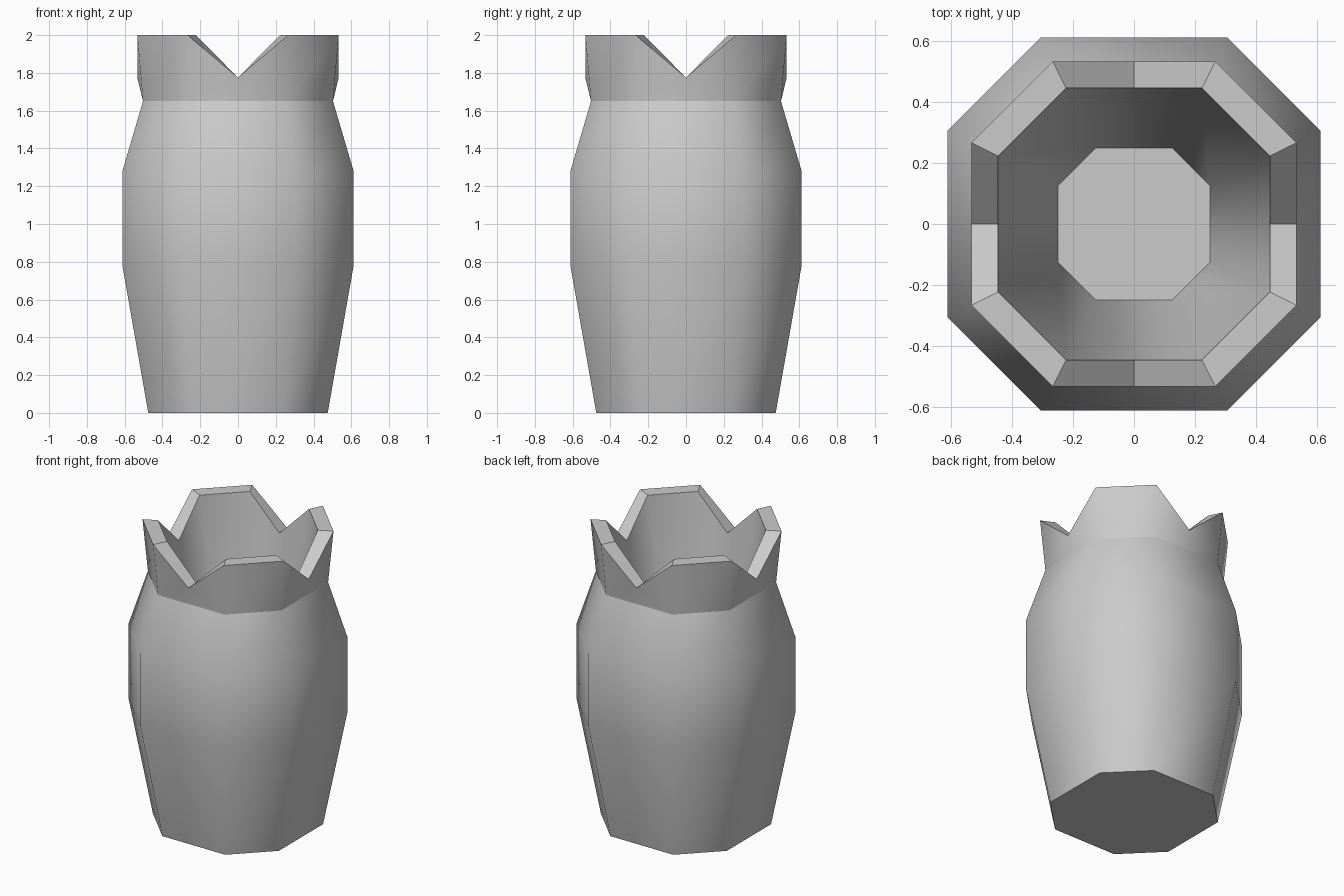
import bpy, bmesh, math

if "Cube" in bpy.data.objects:
    bpy.data.objects.remove(bpy.data.objects["Cube"])

bm = bmesh.new()

def ring(a, z):
    """Square of half-width a with its corners cut at the half points."""
    h = a / 2
    pts = [(a, -h), (a, h), (h, a), (-h, a), (-a, h), (-a, -h), (-h, -a), (h, -a)]
    return [bm.verts.new((x, y, z)) for x, y in pts]

def notches(a, z):
    """Lowest points of the rim, in the middle of the four main sides."""
    return [bm.verts.new((x * a, y * a, z)) for x, y in ((1, 0), (0, 1), (-1, 0), (0, -1))]

def bridge(lo, hi):
    for i in range(8):
        j = (i + 1) % 8
        bm.faces.new((lo[i], lo[j], hi[j], hi[i]))

def notched_wall(lo, hi, mids):
    for i in range(8):
        j = (i + 1) % 8
        if i % 2:
            bm.faces.new((lo[i], lo[j], hi[j], hi[i]))
        else:
            m = mids[i // 2]
            bm.faces.new((lo[i], lo[j], m))
            bm.faces.new((lo[i], m, hi[i]))
            bm.faces.new((lo[j], hi[j], m))

# Body
rings = [ring(a, z) for a, z in ((0.475, 0), (0.612, 0.78), (0.612, 1.28), (0.503, 1.65))]
for lo, hi in zip(rings, rings[1:]):
    bridge(lo, hi)
bm.faces.new(rings[0][::-1])

# Flared neck with notches
neck = rings[-1]
outer, outer_mid = ring(0.533, 2.0), notches(0.533, 1.775)
notched_wall(neck, outer, outer_mid)

# Hollow inside
inner, inner_mid = ring(0.446, 2.0), notches(0.446, 1.775)
floor = ring(0.25, 0.2)
notched_wall(floor, inner, inner_mid)
bm.faces.new(floor)

# Rim thickness
def full_rim(corners, mids):
    out = []
    for k in range(4):
        out += [corners[2 * k], mids[k], corners[2 * k + 1]]
    return out

ro, ri = full_rim(outer, outer_mid), full_rim(inner, inner_mid)
rim_faces = [bm.faces.new((ro[i], ro[(i + 1) % 12], ri[(i + 1) % 12], ri[i])) for i in range(12)]

# Smooth walls, crisp rim, neck crease and floor
bmesh.ops.recalc_face_normals(bm, faces=bm.faces)
neck_set = set(neck)
for f in bm.faces:
    f.smooth = True
for e in bm.edges:
    e.smooth = e.calc_face_angle(0) < math.radians(50) and not set(e.verts) <= neck_set
for f in rim_faces:
    for e in f.edges:
        e.smooth = False

mesh = bpy.data.meshes.new("vase")
bm.to_mesh(mesh)
bm.free()
bpy.context.collection.objects.link(bpy.data.objects.new("vase", mesh))
